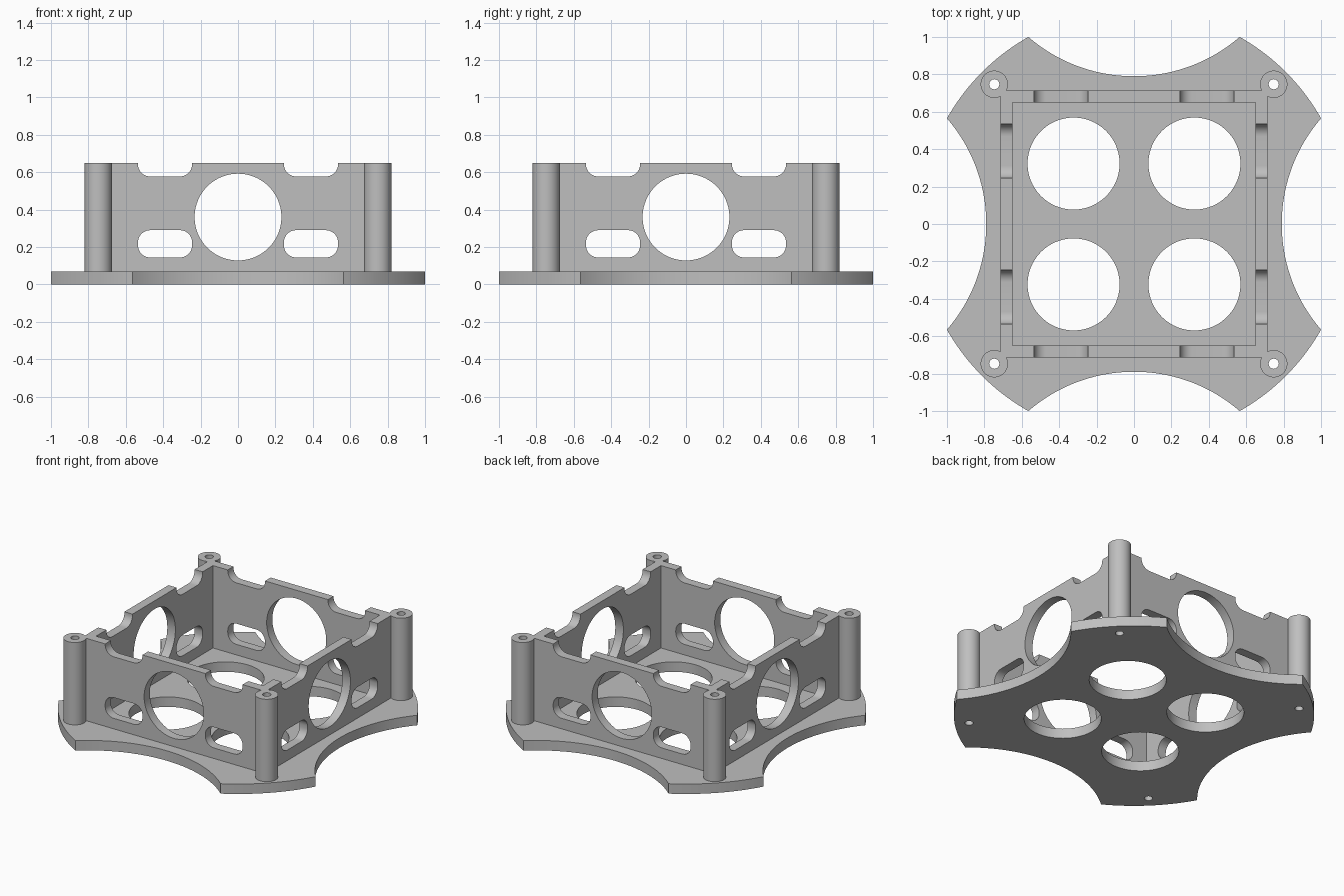
import bpy, bmesh
from math import sin, cos, pi, atan2, hypot
from mathutils import Matrix

if "Cube" in bpy.data.objects:
    bpy.data.objects.remove(bpy.data.objects["Cube"])

grey = bpy.data.materials.new("plain_grey")
grey.use_nodes = True
colour = (0.52, 0.52, 0.52, 1)
grey.diffuse_color = colour
grey.node_tree.nodes["Principled BSDF"].inputs["Base Color"].default_value = colour

PLATE_TOP, HEIGHT = 0.07, 0.65
WALL_OUT, WALL_IN = 0.713, 0.65
POST, POST_R, SCREW_R = 0.747, 0.073, 0.027
SIGNS = [(1, 1), (-1, 1), (-1, -1), (1, -1)]


def arc(cx, cy, r, a, b, n):
    return [(cx + r * cos(a + (b - a) * i / n), cy + r * sin(a + (b - a) * i / n))
            for i in range(n + 1)]


def circle(cx, cy, r, n=64):
    return arc(cx, cy, r, 0, 2 * pi, n)[:-1]


def rounded_rect(cx, cy, w, h, r):
    pts = []
    for k, (sx, sy) in enumerate(SIGNS):
        pts += arc(cx + sx * (w / 2 - r), cy + sy * (h / 2 - r), r,
                   k * pi / 2, (k + 1) * pi / 2, 10)
    return pts


def four_fold(quarter):
    """Repeat a quarter outline around the centre."""
    pts = []
    for k in range(4):
        c, s = round(cos(k * pi / 2)), round(sin(k * pi / 2))
        pts += [(x * c - y * s, x * s + y * c) for x, y in quarter]
    return pts


def prism(name, loops, z0, z1):
    """Extrude an outline with holes from z0 to z1."""
    bm = bmesh.new()
    for loop in loops:
        vs = [bm.verts.new((x, y, z0)) for x, y in loop]
        for i, v in enumerate(vs):
            bm.edges.new((vs[i - 1], v))
    bmesh.ops.triangle_fill(bm, use_beauty=True, edges=bm.edges[:])
    ext = bmesh.ops.extrude_face_region(bm, geom=bm.faces[:], use_keep_orig=True)
    top = [g for g in ext["geom"] if isinstance(g, bmesh.types.BMVert)]
    bmesh.ops.translate(bm, verts=top, vec=(0, 0, z1 - z0))
    bmesh.ops.recalc_face_normals(bm, faces=bm.faces[:])
    mesh = bpy.data.meshes.new(name)
    bm.to_mesh(mesh)
    bm.free()
    mesh.materials.append(grey)
    ob = bpy.data.objects.new(name, mesh)
    bpy.context.collection.objects.link(ob)
    return ob


def activate(ob):
    bpy.ops.object.select_all(action='DESELECT')
    ob.select_set(True)
    bpy.context.view_layer.objects.active = ob


screw_holes = [circle(sx * POST, sy * POST, SCREW_R, 32) for sx, sy in SIGNS]

# Base plate: convex corners joined by scooped sides
TIP, SCOOP = 0.565, 0.79
depth = 1 - SCOOP
scoop_r = (TIP ** 2 + depth ** 2) / (2 * depth)
scoop_y = SCOOP + scoop_r
half = atan2(TIP, scoop_y - 1)
start = atan2(TIP, 1)
quarter = arc(0, 0, hypot(1, TIP), start, pi / 2 - start, 24)
quarter += arc(0, scoop_y, scoop_r, -pi / 2 + half, -pi / 2 - half, 40)[1:-1]
floor_holes = [circle(sx * 0.323, sy * 0.323, 0.246, 80) for sx, sy in SIGNS]
base = prism("base_plate", [four_fold(quarter)] + floor_holes + screw_holes, 0, PLATE_TOP)

# Wall frame with a round post merged into each corner
drop = WALL_OUT - POST
reach = (POST_R ** 2 - drop ** 2) ** 0.5
corner = arc(POST, POST, POST_R, atan2(-reach, drop) , pi + atan2(-drop, reach), 44)
inner = [(sx * WALL_IN, sy * WALL_IN) for sx, sy in SIGNS]
frame = prism("wall_frame", [four_fold(corner), inner] + screw_holes, PLATE_TOP, HEIGHT)

# Openings through each pair of walls: round window, slots and top notches
openings = [circle(0, 0.36, 0.232, 80)]
for sx in (-1, 1):
    openings.append(rounded_rect(sx * 0.39, 0.217, 0.29, 0.146, 0.066))
    openings.append(rounded_rect(sx * 0.39, HEIGHT, 0.29, 0.146, 0.066))
for turn in (0, pi / 2):
    cutter = prism("opening_cutter", openings, -0.9, 0.9)
    cutter.data.transform(Matrix.Rotation(turn, 4, 'Z') @ Matrix.Rotation(pi / 2, 4, 'X'))
    cutter.hide_render = True
    mod = frame.modifiers.new("openings", 'BOOLEAN')
    mod.operation, mod.solver, mod.object = 'DIFFERENCE', 'EXACT', cutter
    activate(frame)
    bpy.ops.object.modifier_apply(modifier=mod.name)
    bpy.data.objects.remove(cutter)

for ob in (base, frame):
    activate(ob)
    bpy.ops.object.shade_smooth_by_angle(angle=pi / 6)
